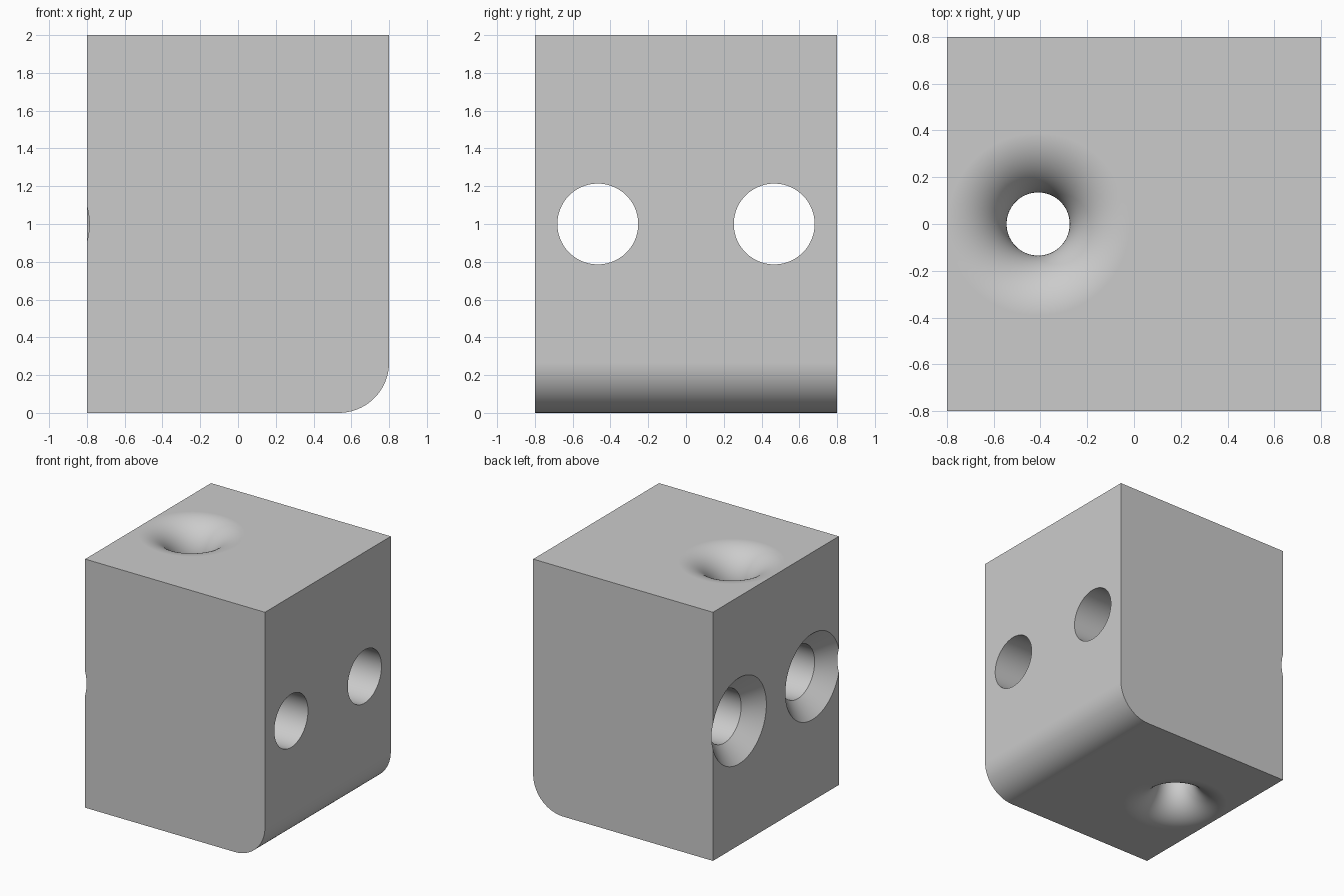
import bpy
import bmesh
from math import sin, cos, pi, radians
from mathutils import Matrix

default_cube = bpy.data.objects.get("Cube")
if default_cube:
    bpy.data.objects.remove(default_cube, do_unlink=True)

HALF, HEIGHT = 0.8, 2.0
CORNER = 0.267                        # rounded lower edge
BORE, FLARE = 0.135, 0.255            # vertical hole and its mouth fillet
HOLE, SINK = 0.214, 0.132             # side holes and countersink depth


def new_object(name, bm):
    bmesh.ops.recalc_face_normals(bm, faces=bm.faces)
    mesh = bpy.data.meshes.new(name)
    bm.to_mesh(mesh)
    bm.free()
    obj = bpy.data.objects.new(name, mesh)
    bpy.context.collection.objects.link(obj)
    return obj


def lathe(name, profile, matrix, sides=96):
    """Closed solid of revolution from (radius, height) points."""
    bm = bmesh.new()
    angles = [2 * pi * i / sides for i in range(sides)]
    rings = [[bm.verts.new((r * cos(a), r * sin(a), h)) for a in angles]
             for r, h in profile]
    for low, high in zip(rings, rings[1:]):
        for i in range(sides):
            j = (i + 1) % sides
            bm.faces.new((low[i], low[j], high[j], high[i]))
    bm.faces.new(rings[0])
    bm.faces.new(rings[-1])
    bm.transform(matrix)
    return new_object(name, bm)


def arc(cx, cy, radius, start, end, steps=20):
    return [(cx + radius * cos(radians(start + (end - start) * i / steps)),
             cy + radius * sin(radians(start + (end - start) * i / steps)))
            for i in range(steps + 1)]


# Block: front profile with one rounded lower edge, extruded front to back
outline = [(-HALF, HEIGHT), (-HALF, 0)]
outline += arc(HALF - CORNER, CORNER, CORNER, -90, 0) + [(HALF, HEIGHT)]
bm = bmesh.new()
front = bm.faces.new([bm.verts.new((x, -HALF, z)) for x, z in outline])
extruded = bmesh.ops.extrude_face_region(bm, geom=[front])["geom"]
bmesh.ops.translate(bm, vec=(0, 2 * HALF, 0),
                    verts=[v for v in extruded if isinstance(v, bmesh.types.BMVert)])
block = new_object("drilled_block", bm)

# Vertical bore with a trumpet mouth at each end
mouth = BORE + FLARE
lower = arc(mouth, FLARE, FLARE, 270, 180)
upper = [(r, HEIGHT - h) for r, h in reversed(lower)]
bore_profile = [(mouth, -0.1)] + lower + upper + [(mouth, HEIGHT + 0.1)]
cutters = [lathe("bore_cutter", bore_profile, Matrix.Translation((-0.41, 0, 0)))]

# Two countersunk holes running side to side
hole_profile = [(HOLE + SINK + 0.1, -HALF - 0.1), (HOLE, -HALF + SINK), (HOLE, HALF + 0.1)]
for side, y in (("front", -0.467), ("back", 0.467)):
    place = Matrix.Translation((0, y, HEIGHT / 2)) @ Matrix.Rotation(pi / 2, 4, "Y")
    cutters.append(lathe(side + "_hole_cutter", hole_profile, place))

# Cut the holes and discard the cutters
bpy.context.view_layer.objects.active = block
for cutter in cutters:
    cutter.hide_render = True
    cut = block.modifiers.new("cut", "BOOLEAN")
    cut.operation = "DIFFERENCE"
    cut.solver = "EXACT"
    cut.object = cutter
    bpy.ops.object.modifier_apply(modifier=cut.name)
    bpy.data.objects.remove(cutter, do_unlink=True)

# Plain grey finish
grey = bpy.data.materials.new("plain_grey")
grey.use_nodes = True
colour = (0.6, 0.6, 0.6, 1)
grey.diffuse_color = colour
grey.node_tree.nodes["Principled BSDF"].inputs["Base Color"].default_value = colour
block.data.materials.clear()
block.data.materials.append(grey)

# Smooth curves, crisp edges, flat planes
bpy.ops.object.select_all(action="DESELECT")
block.select_set(True)
bpy.ops.object.shade_smooth_by_angle(angle=radians(30))
weighted = block.modifiers.new("flat_planes", "WEIGHTED_NORMAL")
weighted.keep_sharp = True
